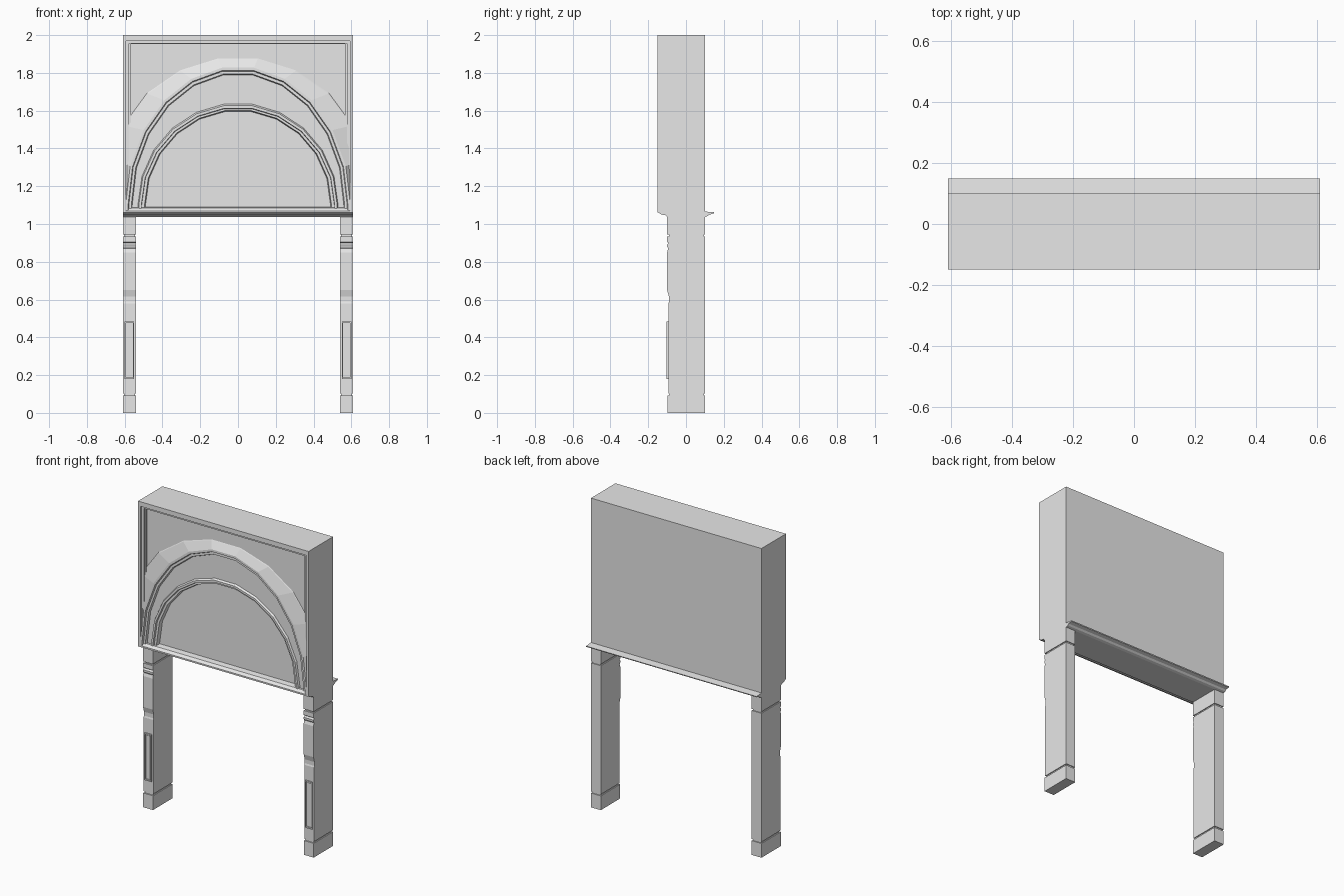
import bpy, bmesh, math

if "Cube" in bpy.data.objects:
    bpy.data.objects.remove(bpy.data.objects["Cube"], do_unlink=True)

GREY = (0.8, 0.8, 0.8, 1)
stone = bpy.data.materials.new("plain_grey")
stone.use_nodes = True
stone.diffuse_color = GREY
shader = stone.node_tree.nodes["Principled BSDF"]
shader.inputs["Base Color"].default_value = GREY

HALF = 0.61      # half width of the whole piece
SPRING = 1.1     # height where the arch curves begin
BASE = 1.06      # underside of the upper part
SEGMENTS = 11


def finish(name, bm, recalc=True):
    if recalc:
        bmesh.ops.recalc_face_normals(bm, faces=bm.faces)
    mesh = bpy.data.meshes.new(name)
    bm.to_mesh(mesh)
    bm.free()
    mesh.materials.append(stone)
    obj = bpy.data.objects.new(name, mesh)
    bpy.context.collection.objects.link(obj)
    return obj


def extrude_profile(name, profile, x0, x1):
    """Extrude a closed (y, z) outline along x."""
    bm = bmesh.new()
    face = bm.faces.new([bm.verts.new((x0, y, z)) for y, z in profile])
    moved = bmesh.ops.extrude_face_region(bm, geom=[face])["geom"]
    verts = [v for v in moved if isinstance(v, bmesh.types.BMVert)]
    bmesh.ops.translate(bm, verts=verts, vec=(x1 - x0, 0, 0))
    return finish(name, bm)


def box(name, x0, x1, y0, y1, z0, z1):
    return extrude_profile(name, [(y0, z0), (y1, z0), (y1, z1), (y0, z1)], x0, x1)


def mirrored(obj):
    """Give the part a twin on the other side of x = 0."""
    obj.modifiers.new("mirror", "MIRROR").use_mirror_merge = False
    return obj


def arch(a, h, y):
    """Half ellipse with short straight feet, clipped at the side walls."""
    pts = [(a, BASE)]
    for i in range(SEGMENTS + 1):
        t = math.pi * i / SEGMENTS
        pts.append((a * math.cos(t), SPRING + h * math.sin(t)))
    pts.append((-a, BASE))
    lim = HALF - 0.005
    return [(max(-lim, min(lim, x)), y, z) for x, z in pts]


def loft(name, rings):
    bm = bmesh.new()
    rows = [[bm.verts.new(p) for p in ring] for ring in rings]
    for low, high in zip(rows, rows[1:]):
        for i in range(len(low) - 1):
            bm.faces.new((low[i], high[i], high[i + 1], low[i + 1]))
    return finish(name, bm, recalc=False)


# Upper block; its front is the recessed arch field
box("upper_block", -HALF, HALF, -0.10, 0.10, BASE, 2.0)

# Arch mouldings, from the inner reveal to the sloping outer band
steps = [(0.49, 0.50, -0.10), (0.495, 0.505, -0.125), (0.51, 0.515, -0.125),
         (0.512, 0.518, -0.137), (0.525, 0.532, -0.137), (0.53, 0.54, -0.125),
         (0.56, 0.695, -0.125), (0.565, 0.70, -0.138), (0.578, 0.715, -0.138),
         (0.582, 0.72, -0.149), (0.595, 0.735, -0.149), (0.73, 0.78, -0.125),
         (0.735, 0.785, -0.122)]
loft("arch_moulding", [arch(*s) for s in steps])

# Flat spandrel field above the arch
lower = arch(0.604, 0.74, -0.122)[1:-1]
loft("spandrel_field", [lower, [(x, y, 1.98) for x, y, z in lower]])

# Stepped frame along the top and sides: inner offset, outer offset, front
for label, outer, inner, front in (("outer", 0, 0.016, -0.15),
                                   ("middle", 0.016, 0.034, -0.138),
                                   ("inner", 0.034, 0.044, -0.13)):
    drop = 0.03 if label == "outer" else 0.03 + inner * 0.4
    box(label + "_top_frame", -HALF, HALF, front, -0.10, 2.0 - drop, 2.0)
    mirrored(box(label + "_side_frame", HALF - inner, HALF - outer,
                 front, -0.10, BASE, 2.0))

# Sill under the arch and the cornice beneath the block
extrude_profile("front_sill", [(-0.15, BASE), (-0.10, BASE), (-0.10, 1.09),
                               (-0.135, 1.085), (-0.15, 1.07)], -HALF, HALF)
extrude_profile("cornice", [(-0.15, 1.062), (-0.13, 1.05), (-0.11, 1.047),
                            (-0.10, 1.037), (0.10, 1.037), (0.115, 1.042),
                            (0.125, 1.05), (0.148, 1.056), (0.15, 1.062),
                            (0.10, 1.066)], -HALF, HALF)

# Legs: plinth, grooves, shaft with stepped front, and head
X0, X1 = 0.54, HALF
mirrored(box("leg_plinth", X0, X1, -0.098, 0.10, 0, 0.092))
for label, z in (("lower", 0.09), ("upper", 0.932)):
    mirrored(box(label + "_leg_groove", X0 + 0.006, X1 - 0.006, -0.09, 0.094, z, z + 0.014))
shaft = [(0.10, 0.102), (0.10, 0.934), (-0.10, 0.934), (-0.10, 0.905),
         (-0.092, 0.90), (-0.10, 0.89), (-0.10, 0.88), (-0.094, 0.87),
         (-0.10, 0.85), (-0.10, 0.65), (-0.09, 0.615), (-0.09, 0.59),
         (-0.093, 0.58), (-0.093, 0.102)]
mirrored(extrude_profile("leg_shaft", shaft, X0, X1))
mirrored(box("leg_head", X0, X1, -0.10, 0.10, 0.944, 1.045))

# Raised border of the panel on each leg
for label, x0, x1, z0, z1 in (("left_edge", 0.55, 0.556, 0.18, 0.485),
                              ("right_edge", 0.594, 0.60, 0.18, 0.485),
                              ("bottom_edge", 0.55, 0.60, 0.18, 0.188),
                              ("top_edge", 0.55, 0.60, 0.477, 0.485)):
    mirrored(box("leg_panel_" + label, x0, x1, -0.102, -0.09, z0, z1))
mirrored(box("leg_panel_field", 0.56, 0.59, -0.098, -0.09, 0.192, 0.473))
